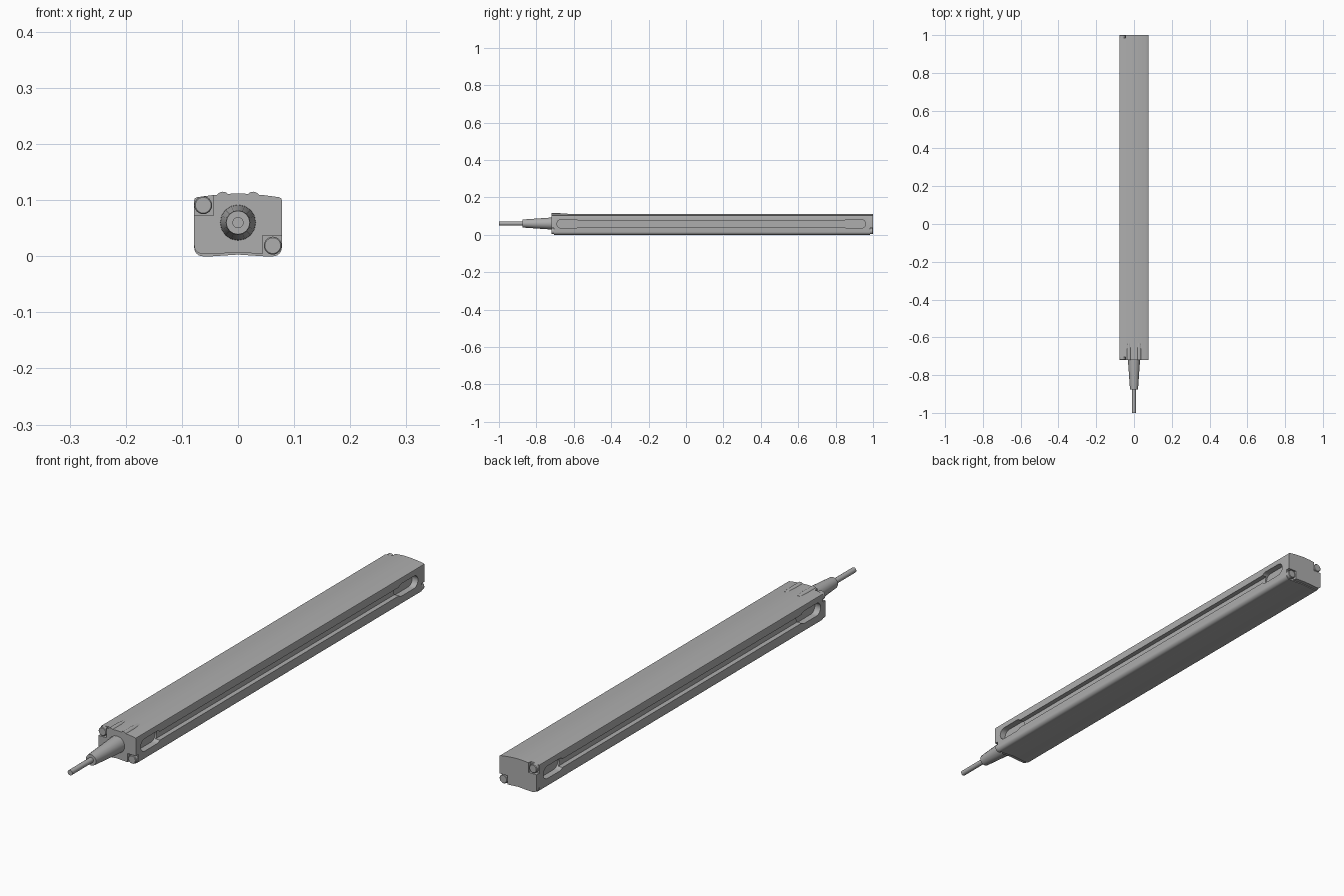
import bpy, bmesh, math
from mathutils import Matrix

if "Cube" in bpy.data.objects:
    bpy.data.objects.remove(bpy.data.objects["Cube"], do_unlink=True)

grey = bpy.data.materials.new("satin_grey")
grey.use_nodes = True
grey.diffuse_color = (0.42, 0.42, 0.42, 1)
grey.node_tree.nodes["Principled BSDF"].inputs["Base Color"].default_value = (0.42, 0.42, 0.42, 1)

FRONT, BACK = -0.72, 1.0
MID_Z = 0.06


def finish(name, bm):
    bmesh.ops.recalc_face_normals(bm, faces=bm.faces)
    mesh = bpy.data.meshes.new(name)
    bm.to_mesh(mesh)
    bm.free()
    mesh.materials.append(grey)
    ob = bpy.data.objects.new(name, mesh)
    bpy.context.collection.objects.link(ob)
    return ob


def extrude_y(name, outline, y0, y1):
    """Extrude a closed x-z outline along y."""
    bm = bmesh.new()
    face = bm.faces.new([bm.verts.new((x, y0, z)) for x, z in outline])
    ext = bmesh.ops.extrude_face_region(bm, geom=[face])
    verts = [v for v in ext["geom"] if isinstance(v, bmesh.types.BMVert)]
    bmesh.ops.translate(bm, verts=verts, vec=(0, y1 - y0, 0))
    return finish(name, bm)


def lathe_y(name, rings, x, z, sides):
    """Solid of revolution about y from (y, radius) rings."""
    bm = bmesh.new()
    loops = []
    for y, r in rings:
        angles = [2 * math.pi * i / sides for i in range(sides)]
        loops.append([bm.verts.new((x + r * math.cos(a), y, z + r * math.sin(a))) for a in angles])
    for a, b in zip(loops, loops[1:]):
        for i in range(sides):
            j = (i + 1) % sides
            bm.faces.new((a[i], a[j], b[j], b[i]))
    bm.faces.new(loops[0])
    bm.faces.new(loops[-1])
    return finish(name, bm)


def box(name, x0, x1, y0, y1, z0, z1):
    return extrude_y(name, [(x0, z0), (x1, z0), (x1, z1), (x0, z1)], y0, y1)


def pocket(side, y0, y1, z0, z1, depth):
    """Round-ended cutter running along one side."""
    r, mid = (z1 - z0) / 2, (z0 + z1) / 2
    pts = []
    for centre, start in ((y1 - r, -90), (y0 + r, 90)):
        for i in range(13):
            a = math.radians(start + i * 15)
            pts.append((centre + r * math.cos(a), mid + r * math.sin(a)))
    bm = bmesh.new()
    face = bm.faces.new([bm.verts.new((side * 0.1, y, z)) for y, z in pts])
    ext = bmesh.ops.extrude_face_region(bm, geom=[face])
    verts = [v for v in ext["geom"] if isinstance(v, bmesh.types.BMVert)]
    bmesh.ops.translate(bm, verts=verts, vec=(-side * (0.022 + depth), 0, 0))
    return finish("cutter", bm)


def cut(ob, cutter):
    mod = ob.modifiers.new("cut", "BOOLEAN")
    mod.object, mod.operation, mod.solver = cutter, "DIFFERENCE", "EXACT"
    bpy.context.view_layer.objects.active = ob
    bpy.ops.object.modifier_apply(modifier=mod.name)
    bpy.data.objects.remove(cutter, do_unlink=True)


def smooth(ob, degrees=30):
    bpy.ops.object.select_all(action="DESELECT")
    ob.select_set(True)
    bpy.context.view_layer.objects.active = ob
    bpy.ops.object.shade_smooth_by_angle(angle=math.radians(degrees))


# Cross-section: domed top, rounded lower corners, slightly hollow underside
def section(base):
    half = [(0.03, base + 0.001), (0.045, base)]
    for i in range(7):
        a = math.radians(-90 + 15 * i)
        half.append((0.063 + 0.015 * math.cos(a), base + 0.015 + 0.015 * math.sin(a)))
    half += [(0.078, 0.1), (0.077, 0.103), (0.074, 0.105),
             (0.06, 0.107), (0.045, 0.109), (0.022, 0.111)]
    mirrored = [(-x, z) for x, z in reversed(half)]
    return [(0, base + 0.003)] + half + [(0, 0.112)] + mirrored


# Main housing with mounting slots on both sides
housing = extrude_y("housing", section(0), FRONT + 0.015, BACK - 0.015)
for s in (-1, 1):
    xa, xb = sorted((s * 0.06, s * 0.1))
    cut(housing, box("cutter", xa, xb, -0.6, 0.87, 0.042, 0.074))
    cut(housing, pocket(s, -0.69, -0.57, 0.035, 0.082, 0.024))
    cut(housing, pocket(s, 0.84, 0.96, 0.035, 0.082, 0.024))
smooth(housing)

# End caps, notched at opposite corners for the screws
screw_spots = ((-0.062, 0.091), (0.062, 0.019))
for name, y0, y1, outer in (("front", FRONT, FRONT + 0.015, -1),
                            ("back", BACK - 0.015, BACK, 1)):
    cap = extrude_y(name + "_cap", section(0.004), y0, y1)
    for x, z in screw_spots:
        sx = 1 if x > 0 else -1
        sz = 1 if z > MID_Z else -1
        xa, xb = sorted((x - sx * 0.018, x + sx * 0.04))
        za, zb = sorted((z - sz * 0.018, z + sz * 0.04))
        cut(cap, box("cutter", xa, xb, y0 - 0.01, y1 + 0.01, za, zb))
    smooth(cap)
    for label, (x, z) in zip(("upper", "lower"), screw_spots):
        tip = y1 if outer > 0 else y0
        screw = lathe_y(f"{name}_{label}_screw",
                        [(tip - outer * 0.016, 0.016), (tip - outer * 0.002, 0.016), (tip, 0.014)],
                        x, z, 24)
        smooth(screw)

# Two low ribs on top at the cable end
for name, s in (("left", 1), ("right", -1)):
    rib = lathe_y(name + "_top_rib", [(FRONT, 0.012), (-0.67, 0.012), (-0.63, 0.009)],
                  s * 0.027, 0.103, 24)
    smooth(rib)

# Strain relief and cable
relief = lathe_y("strain_relief",
                 [(FRONT + 0.005, 0.032), (-0.735, 0.031), (-0.865, 0.022), (-0.875, 0.021)],
                 0, MID_Z, 16)
smooth(relief)
cable = lathe_y("cable", [(-0.86, 0.01), (-1.0, 0.01)], 0, MID_Z, 16)
smooth(cable)
